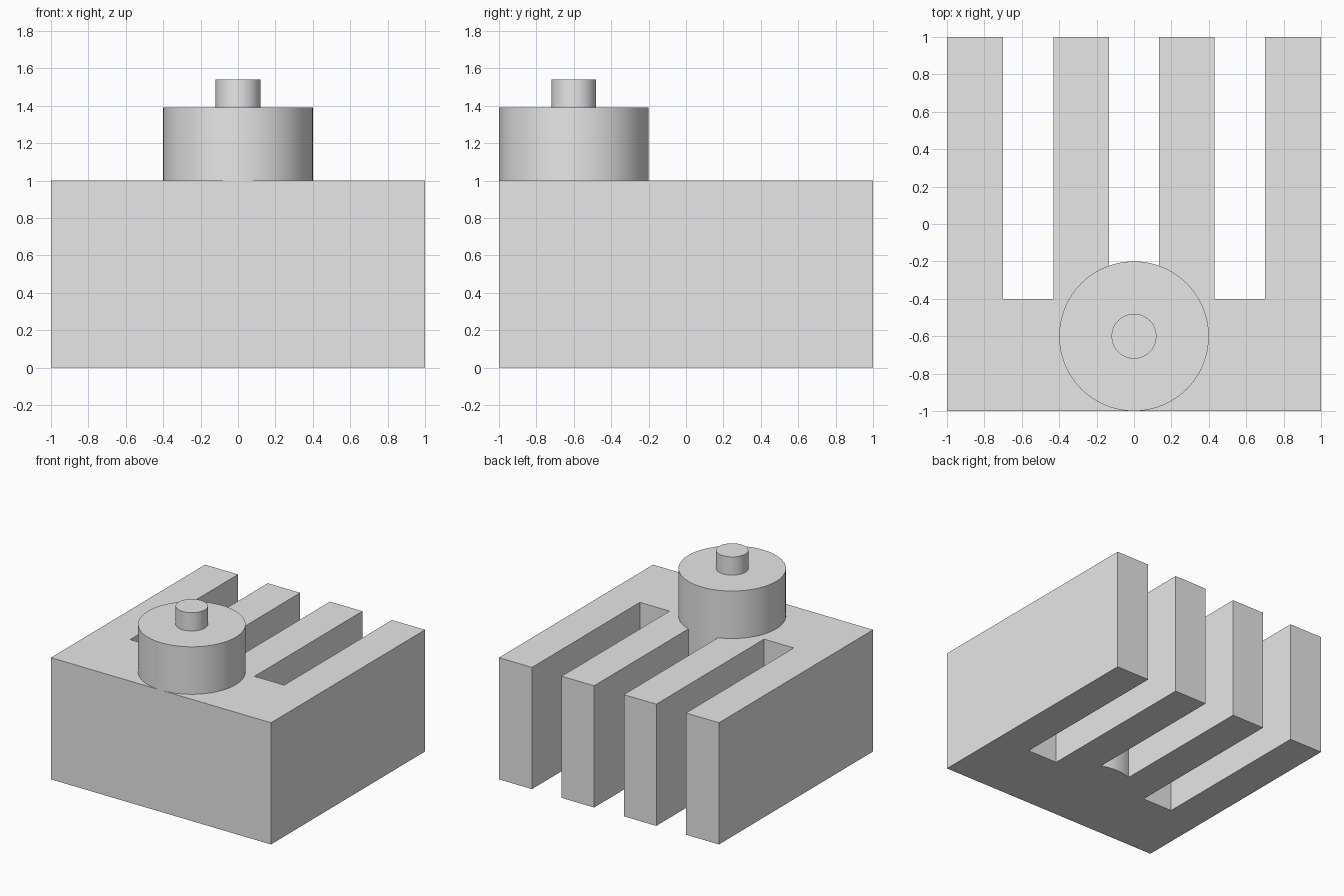
import bpy
import bmesh
import math

if "Cube" in bpy.data.objects:
    bpy.data.objects.remove(bpy.data.objects["Cube"])

GREY = (0.8, 0.8, 0.8, 1.0)
material = bpy.data.materials.new("plain_grey")
material.use_nodes = True
material.diffuse_color = GREY
material.node_tree.nodes["Principled BSDF"].inputs["Base Color"].default_value = GREY

DRUM_RADIUS = 0.4
DRUM_Y = -0.6
SLOT_END = -0.4
BLOCK_HEIGHT = 1.0


def extrude_profile(name, points, bottom, top):
    """Extrude a closed outline (counter-clockwise) into a solid prism."""
    bm = bmesh.new()
    face = bm.faces.new([bm.verts.new((x, y, bottom)) for x, y in points])
    result = bmesh.ops.extrude_face_region(bm, geom=[face], use_keep_orig=True)
    raised = [g for g in result["geom"] if isinstance(g, bmesh.types.BMVert)]
    bmesh.ops.translate(bm, verts=raised, vec=(0, 0, top - bottom))
    bmesh.ops.recalc_face_normals(bm, faces=bm.faces)
    mesh = bpy.data.meshes.new(name)
    bm.to_mesh(mesh)
    bm.free()
    mesh.materials.append(material)
    obj = bpy.data.objects.new(name, mesh)
    bpy.context.collection.objects.link(obj)
    bpy.ops.object.select_all(action="DESELECT")
    obj.select_set(True)
    bpy.context.view_layer.objects.active = obj
    bpy.ops.object.shade_smooth_by_angle(angle=math.radians(30))
    return obj


def arc(radius, start, end, steps):
    """Points along an arc around the drum axis."""
    angles = [start + (end - start) * i / steps for i in range(steps + 1)]
    return [(radius * math.cos(a), DRUM_Y + radius * math.sin(a)) for a in angles]


# Comb-shaped block: right-hand half of the outline, then its mirror image
half_slot = 0.135
half = [(0.0, -1.0), (1.0, -1.0), (1.0, 1.0), (0.7, 1.0), (0.7, SLOT_END),
        (0.43, SLOT_END), (0.43, 1.0), (half_slot, 1.0)]
# The middle slot stops against the round wall of the drum
half += arc(DRUM_RADIUS, math.acos(half_slot / DRUM_RADIUS), math.pi / 2, 6)
mirrored = [(-x, y) for x, y in reversed(half[1:-1])]
extrude_profile("slotted_block", half + mirrored, 0.0, BLOCK_HEIGHT)

# Round drum and the small pin on top of it
SEGMENTS = 96
for name, radius, bottom, top in (("drum", DRUM_RADIUS, BLOCK_HEIGHT, 1.39),
                                  ("pin", 0.12, 1.39, 1.54)):
    circle = arc(radius, 0, math.tau, SEGMENTS)[:-1]
    extrude_profile(name, circle, bottom, top)
